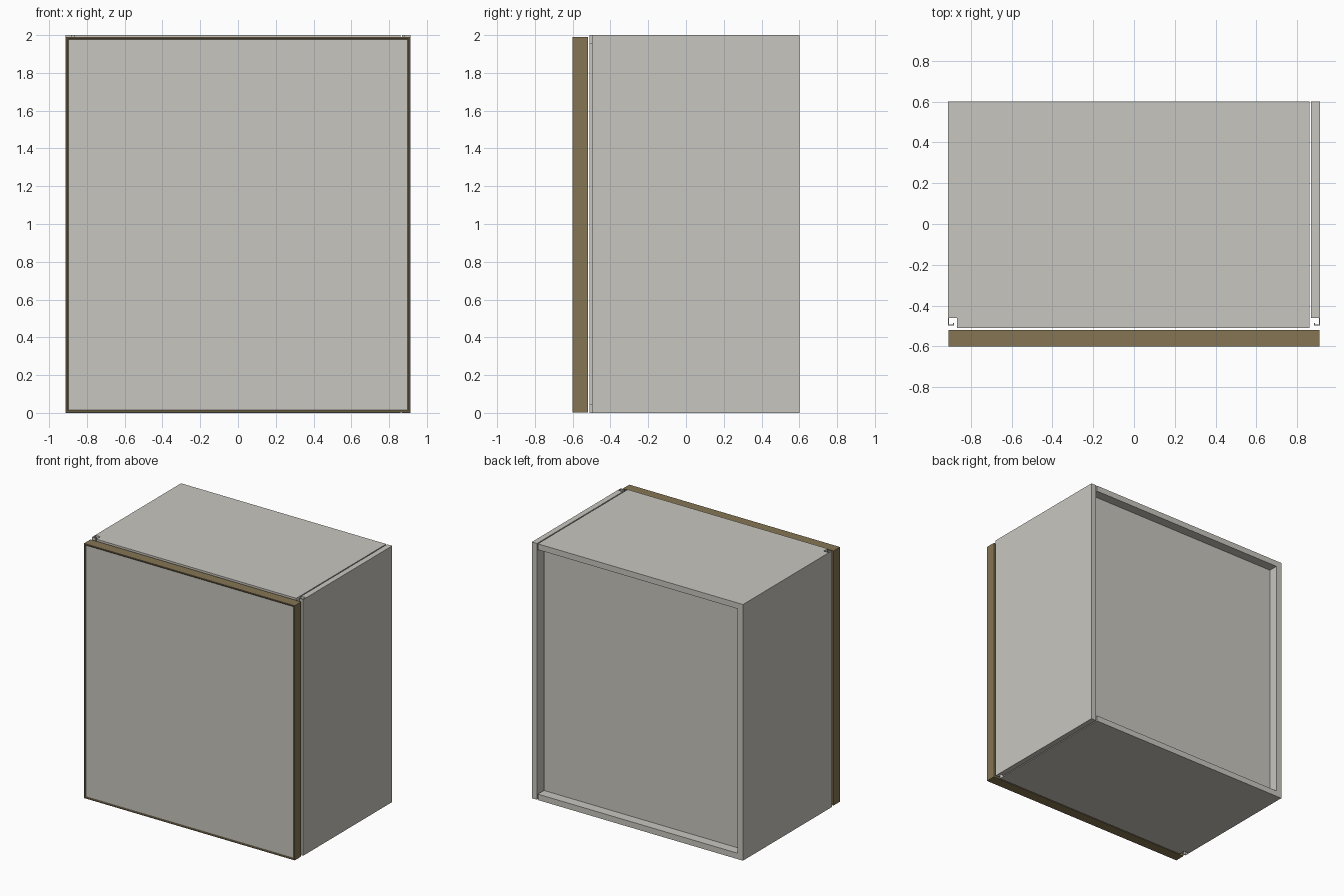
import bpy, bmesh

if "Cube" in bpy.data.objects:
    bpy.data.objects.remove(bpy.data.objects["Cube"])


def material(name, rgb):
    m = bpy.data.materials.new(name)
    m.diffuse_color = (*rgb, 1)
    m.use_nodes = True
    m.node_tree.nodes["Principled BSDF"].inputs["Base Color"].default_value = m.diffuse_color
    return m


GREY = material("warm_grey", (0.584, 0.565, 0.521))
BROWN = material("brown_edging", (0.235, 0.178, 0.087))

W, H = 0.912, 2.0        # half width, height
BACK, FRONT = 0.6, -0.51  # carcass depth
T = 0.046                # board thickness
NOTCH = -0.46            # front edge of the side boards


def finish(name, bm, mats):
    bmesh.ops.recalc_face_normals(bm, faces=bm.faces)
    me = bpy.data.meshes.new(name)
    bm.to_mesh(me)
    bm.free()
    for m in mats:
        me.materials.append(m)
    ob = bpy.data.objects.new(name, me)
    bpy.context.collection.objects.link(ob)
    return ob


def prism(name, pts, axis, a, b, mat=GREY):
    """Extrude a 2D outline: axis 'y' takes (x, z), axis 'z' takes (x, y)."""
    bm = bmesh.new()
    place = (lambda p: (p[0], a, p[1])) if axis == 'y' else (lambda p: (p[0], p[1], a))
    f = bm.faces.new([bm.verts.new(place(p)) for p in pts])
    ext = bmesh.ops.extrude_face_region(bm, geom=[f])
    vec = (0, b - a, 0) if axis == 'y' else (0, 0, b - a)
    bmesh.ops.translate(bm, verts=[v for v in ext['geom']
                                   if isinstance(v, bmesh.types.BMVert)], vec=vec)
    return finish(name, bm, [mat])


def box(name, x0, x1, y0, y1, z0, z1, mat=GREY):
    return prism(name, [(x0, y0), (x1, y0), (x1, y1), (x0, y1)], 'z', z0, z1, mat)


# Carcass: left side, top and bottom in one C-shaped piece
R = 0.860
carcass = prism("carcass", [(-W, 0), (R, 0), (R, T), (-W + T, T),
                            (-W + T, H - T), (R, H - T), (R, H), (-W, H)],
                'y', FRONT, BACK)
cutter = box("corner_cutter", -W - 0.05, -W + T - 0.001, FRONT - 0.05, NOTCH, -0.1, H + 0.1)
cutter.hide_render = True
cutter.hide_set(True)
cut = carcass.modifiers.new("corner_notch", 'BOOLEAN')
cut.operation = 'DIFFERENCE'
cut.solver = 'EXACT'
cut.object = cutter

# Right side board, set off by a narrow gap
box("right_side", W - T + 0.002, W, NOTCH, BACK, 0, H)

# Recessed back panel
box("back_panel", -W + T, R, BACK - 0.10, BACK - 0.075, T, H - T)

# Folded corner strips running up both front corners
for side, s in (("left", -1), ("right", 1)):
    outline = [(W, NOTCH), (W, -0.498), (W - 0.030, -0.498), (W - 0.030, -0.484),
               (W - 0.025, -0.484), (W - 0.025, -0.492), (W - 0.005, -0.492),
               (W - 0.005, NOTCH)]
    prism(side + "_corner_strip", [(s * x, y) for x, y in outline], 'z', 0, H)

# Door: brown slab, bevelled rim, slightly sunken grey front
bm = bmesh.new()
bmesh.ops.create_cube(bm, size=1)
for v in bm.verts:
    v.co = (v.co.x * 2 * 0.910, -0.56 + v.co.y * 0.08, 0.996 + v.co.z * 1.988)
bm.normal_update()
face = min(bm.faces, key=lambda f: f.calc_center_median().y)
bmesh.ops.inset_region(bm, faces=[face], thickness=0.010, depth=0)
bmesh.ops.inset_region(bm, faces=[face], thickness=0.008, depth=-0.004)
face.material_index = 1
finish("door", bm, [BROWN, GREY])
